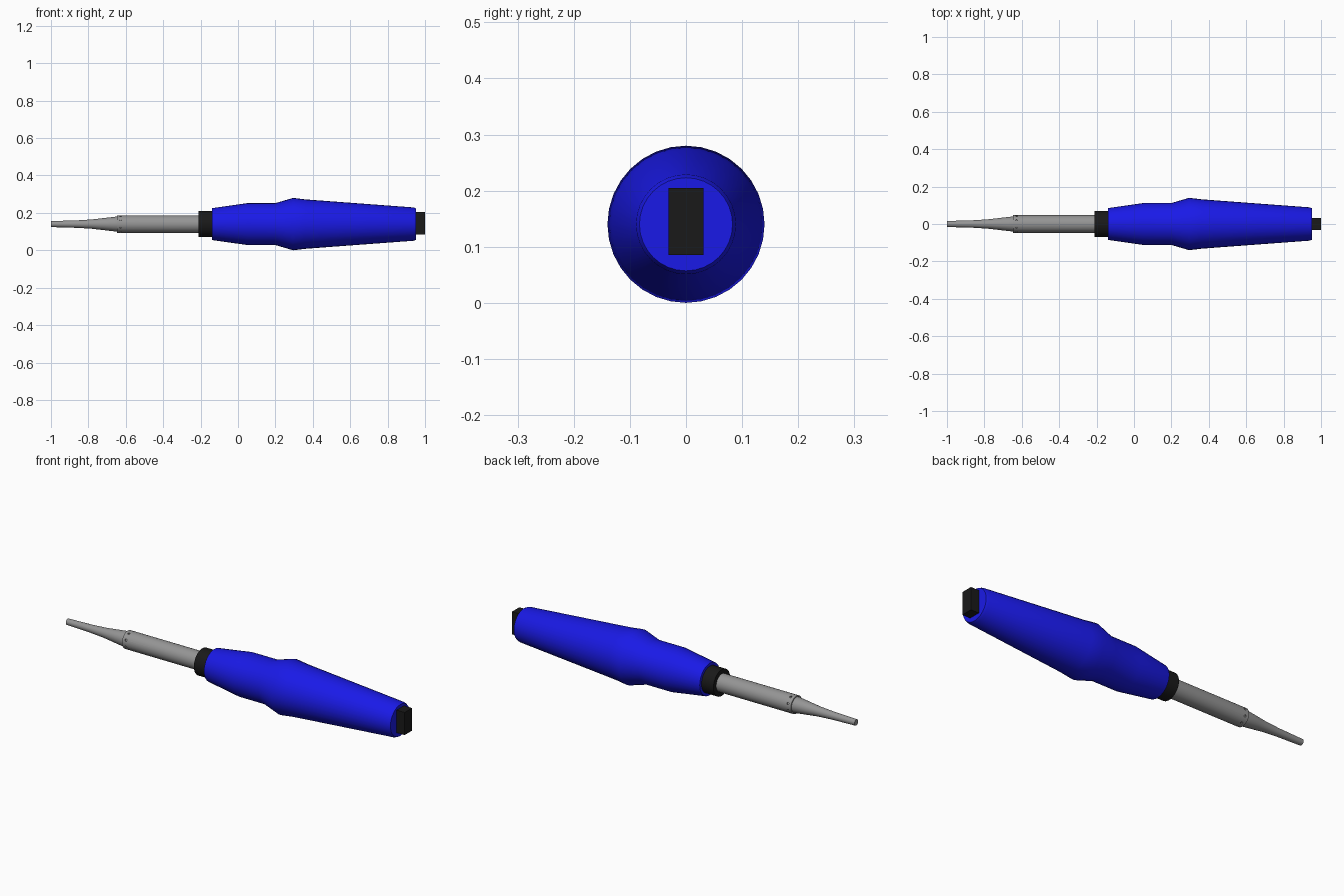
import bpy, bmesh, math
from mathutils import Matrix, Vector

if "Cube" in bpy.data.objects:
    bpy.data.objects.remove(bpy.data.objects["Cube"])

AXIS_Z = 0.14
SIDES = 32


def material(name, rgb):
    m = bpy.data.materials.new(name)
    m.diffuse_color = (*rgb, 1)
    m.use_nodes = True
    m.node_tree.nodes["Principled BSDF"].inputs["Base Color"].default_value = m.diffuse_color
    return m


def finish(name, bm, mat=None, smooth=True):
    bmesh.ops.recalc_face_normals(bm, faces=bm.faces)
    me = bpy.data.meshes.new(name)
    bm.to_mesh(me)
    bm.free()
    ob = bpy.data.objects.new(name, me)
    bpy.context.collection.objects.link(ob)
    if mat:
        me.materials.append(mat)
    if smooth:
        bpy.ops.object.select_all(action='DESELECT')
        ob.select_set(True)
        bpy.context.view_layer.objects.active = ob
        bpy.ops.object.shade_smooth_by_angle(angle=math.radians(30))
    return ob


def lathe(name, profile, mat=None, closed=False):
    """Revolve (x, radius) points around the tool's long axis."""
    bm = bmesh.new()
    rings = []
    for x, r in profile:
        rings.append([bm.verts.new((x, r * math.cos(a), AXIS_Z + r * math.sin(a)))
                      for a in (2 * math.pi * i / SIDES for i in range(SIDES))])
    pairs = list(zip(rings, rings[1:]))
    if closed:
        pairs.append((rings[-1], rings[0]))
    for p, q in pairs:
        for i in range(SIDES):
            j = (i + 1) % SIDES
            bm.faces.new((p[i], p[j], q[j], q[i]))
    if not closed:
        bm.faces.new(rings[0])
        bm.faces.new(rings[-1])
    return finish(name, bm, mat)


blue = material("blue_plastic", (0.01, 0.01, 0.8))
black = material("black_plastic", (0.01, 0.01, 0.01))
steel = material("steel", (0.3, 0.3, 0.3))

# Handle with finger flare
lathe("handle", [(-0.14, 0.085), (0.05, 0.112), (0.20, 0.112), (0.295, 0.14),
                 (0.36, 0.132), (0.94, 0.089), (0.953, 0.083)], blue)

# Collar between handle and heater
lathe("collar", [(-0.21, 0.07), (-0.135, 0.07)], black)

# Hollow heater sleeve
sleeve = lathe("heater_sleeve", [(-0.648, 0.047), (-0.20, 0.047),
                                 (-0.20, 0.041), (-0.648, 0.041)], steel, closed=True)

# Ring of small vent holes near the front of the sleeve
bm = bmesh.new()
for k in range(8):
    a = math.radians(22.5 + 45 * k)
    d = Vector((0, math.cos(a), math.sin(a)))
    rot = d.to_track_quat('Z', 'X').to_matrix().to_4x4()
    pos = Vector((-0.628, 0, AXIS_Z)) + d * 0.046
    bmesh.ops.create_cone(bm, cap_ends=True, segments=10, radius1=0.006, radius2=0.006,
                          depth=0.03, matrix=Matrix.Translation(pos) @ rot)
cutter = finish("vent_cutter", bm, smooth=False)
cutter.hide_render = True
cutter.hide_set(True)
cut = sleeve.modifiers.new("vents", 'BOOLEAN')
cut.operation = 'DIFFERENCE'
cut.solver = 'EXACT'
cut.object = cutter

# Tapered soldering tip
lathe("tip", [(-1.0, 0.016), (-0.86, 0.020), (-0.78, 0.025), (-0.72, 0.032),
              (-0.65, 0.040), (-0.55, 0.040)], steel)

# Flat cord clamp at the rear
bm = bmesh.new()
bmesh.ops.create_cube(bm, size=1, matrix=Matrix.Translation((0.96, 0, 0.145))
                      @ Matrix.Diagonal((0.08, 0.062, 0.12, 1)))
finish("cord_clamp", bm, black, smooth=False)
